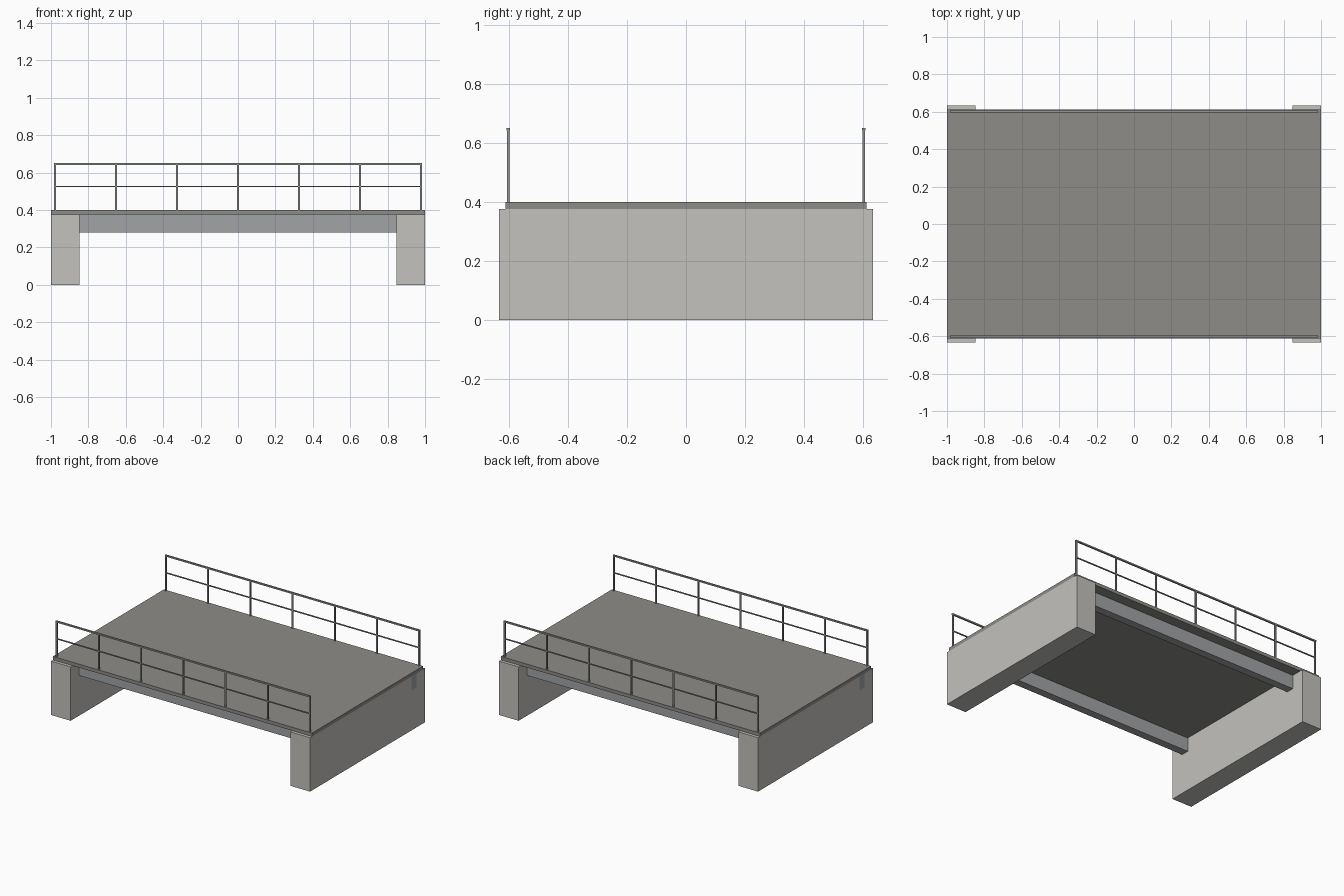
import bpy

if "Cube" in bpy.data.objects:
    bpy.data.objects.remove(bpy.data.objects["Cube"])


def make_material(name, rgb):
    mat = bpy.data.materials.new(name)
    mat.diffuse_color = (*rgb, 1.0)
    mat.use_nodes = True
    mat.node_tree.nodes["Principled BSDF"].inputs["Base Color"].default_value = mat.diffuse_color
    return mat


concrete = make_material("concrete", (0.55, 0.54, 0.51))
asphalt = make_material("asphalt", (0.27, 0.265, 0.25))
steel = make_material("steel", (0.36, 0.37, 0.38))
rail_paint = make_material("rail_paint", (0.30, 0.31, 0.31))


def box(name, x, y, z, mat):
    """Box from (min, max) ranges on each axis."""
    ranges = (x, y, z)
    bpy.ops.mesh.primitive_cube_add(size=1, location=[(a + b) / 2 for a, b in ranges])
    obj = bpy.context.object
    obj.name = name
    obj.scale = [b - a for a, b in ranges]
    bpy.ops.object.transform_apply(location=False, rotation=False, scale=True)
    obj.data.materials.append(mat)
    return obj


def around(centre, width):
    return (centre - width / 2, centre + width / 2)


DECK_BOTTOM, DECK_TOP, RAIL_TOP = 0.376, 0.40, 0.651
POST_X, POST_COUNT = 0.978, 7

# Road deck
box("deck", (-1, 1), (-0.612, 0.612), (DECK_BOTTOM, DECK_TOP), asphalt)

# Abutment walls at both ends
for side, label in ((-1, "left"), (1, "right")):
    box(f"{label}_abutment", around(side * 0.9238, 0.1524), (-0.634, 0.634),
        (0, DECK_BOTTOM), concrete)

for side, label in ((-1, "front"), (1, "back")):
    # Girder running the full length under the deck
    box(f"{label}_girder", (-1, 1), around(side * 0.513, 0.055),
        (0.28, DECK_BOTTOM), steel)

    # Railing posts
    y = side * 0.602
    for i in range(POST_COUNT):
        x = -POST_X + 2 * POST_X * i / (POST_COUNT - 1)
        box(f"{label}_post_{i + 1}", around(x, 0.01), around(y, 0.01),
            (DECK_TOP, RAIL_TOP - 0.002), rail_paint)

    # Top and middle rails
    span = (-POST_X - 0.005, POST_X + 0.005)
    box(f"{label}_top_rail", span, around(y, 0.011), (RAIL_TOP - 0.01, RAIL_TOP), rail_paint)
    box(f"{label}_middle_rail", (-POST_X, POST_X), around(y, 0.007), around(0.526, 0.007), rail_paint)
